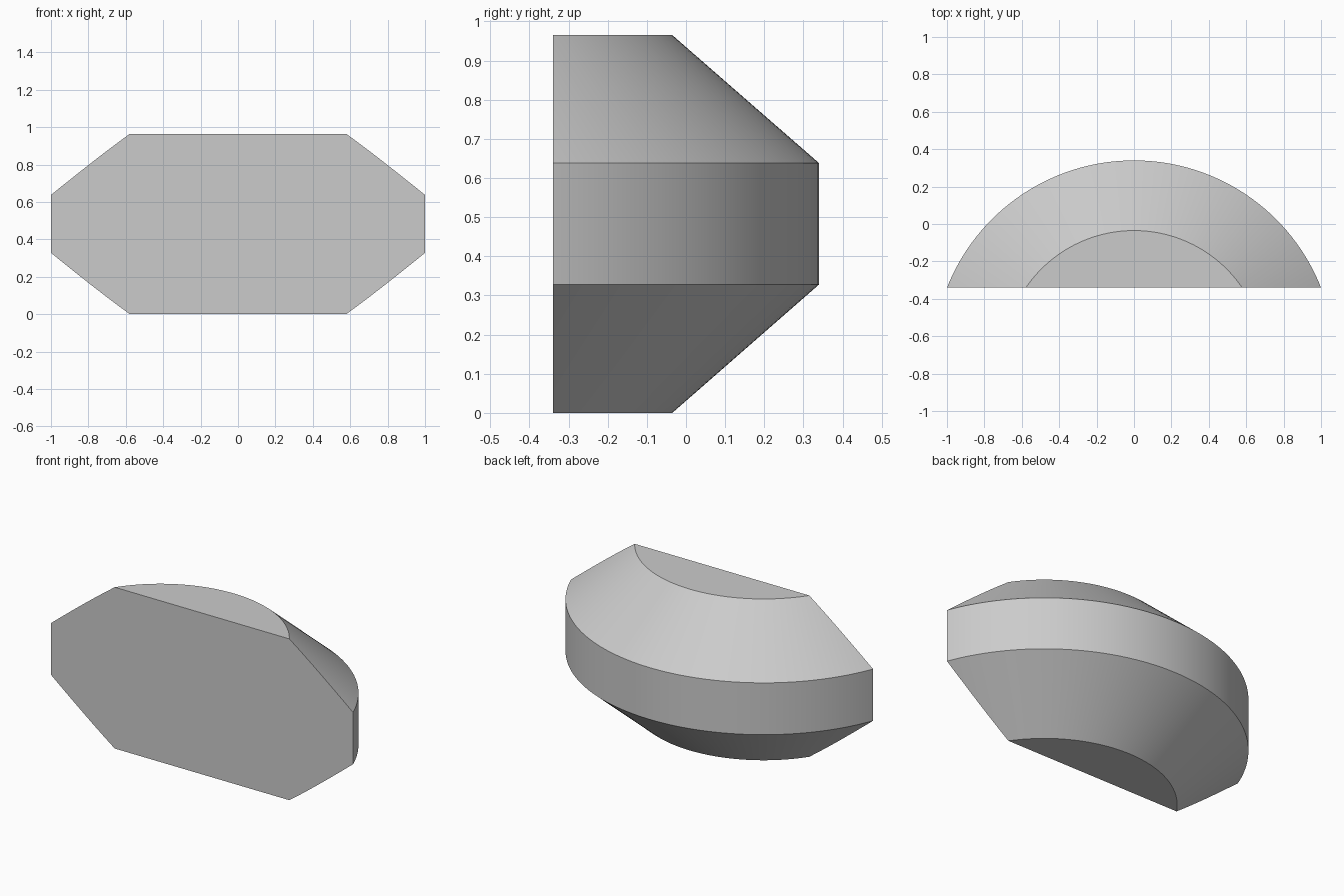
import bpy
import bmesh
from math import cos, sin, tau, radians

cube = bpy.data.objects.get("Cube")
if cube:
    bpy.data.objects.remove(cube, do_unlink=True)

SEGMENTS = 160
AXIS_Y = -0.735      # axis of revolution, in front of the flat face
FRONT_Y = -0.34      # flat front face
PROFILE = [(0.70, 0.0), (1.075, 0.328), (1.075, 0.638), (0.70, 0.965)]  # radius, height

# Material
grey = bpy.data.materials.new("plain grey")
grey.use_nodes = True
colour = (0.6, 0.6, 0.6, 1.0)
grey.diffuse_color = colour
grey.node_tree.nodes["Principled BSDF"].inputs["Base Color"].default_value = colour

# Full turned body: stacked rings joined by bands, capped at both ends
bm = bmesh.new()
rings = []
for radius, z in PROFILE:
    rings.append([bm.verts.new((radius * cos(tau * i / SEGMENTS),
                                AXIS_Y + radius * sin(tau * i / SEGMENTS), z))
                  for i in range(SEGMENTS)])
for low, high in zip(rings, rings[1:]):
    for i in range(SEGMENTS):
        j = (i + 1) % SEGMENTS
        bm.faces.new((low[i], low[j], high[j], high[i]))
bm.faces.new(rings[0][::-1])
bm.faces.new(rings[-1])

# Slice off everything ahead of the flat front and close the cut
cut = bmesh.ops.bisect_plane(bm, geom=bm.verts[:] + bm.edges[:] + bm.faces[:],
                             plane_co=(0, FRONT_Y, 0), plane_no=(0, 1, 0),
                             clear_inner=True)
rim = [e for e in bm.edges if e.is_boundary]
bmesh.ops.contextual_create(bm, geom=rim)
bmesh.ops.recalc_face_normals(bm, faces=bm.faces[:])

mesh = bpy.data.meshes.new("curved_body")
bm.to_mesh(mesh)
bm.free()
mesh.materials.append(grey)
body = bpy.data.objects.new("curved_body", mesh)
bpy.context.collection.objects.link(body)

# Smooth curved bands, sharp rims
bpy.ops.object.select_all(action='DESELECT')
body.select_set(True)
bpy.context.view_layer.objects.active = body
bpy.ops.object.shade_smooth_by_angle(angle=radians(25))
